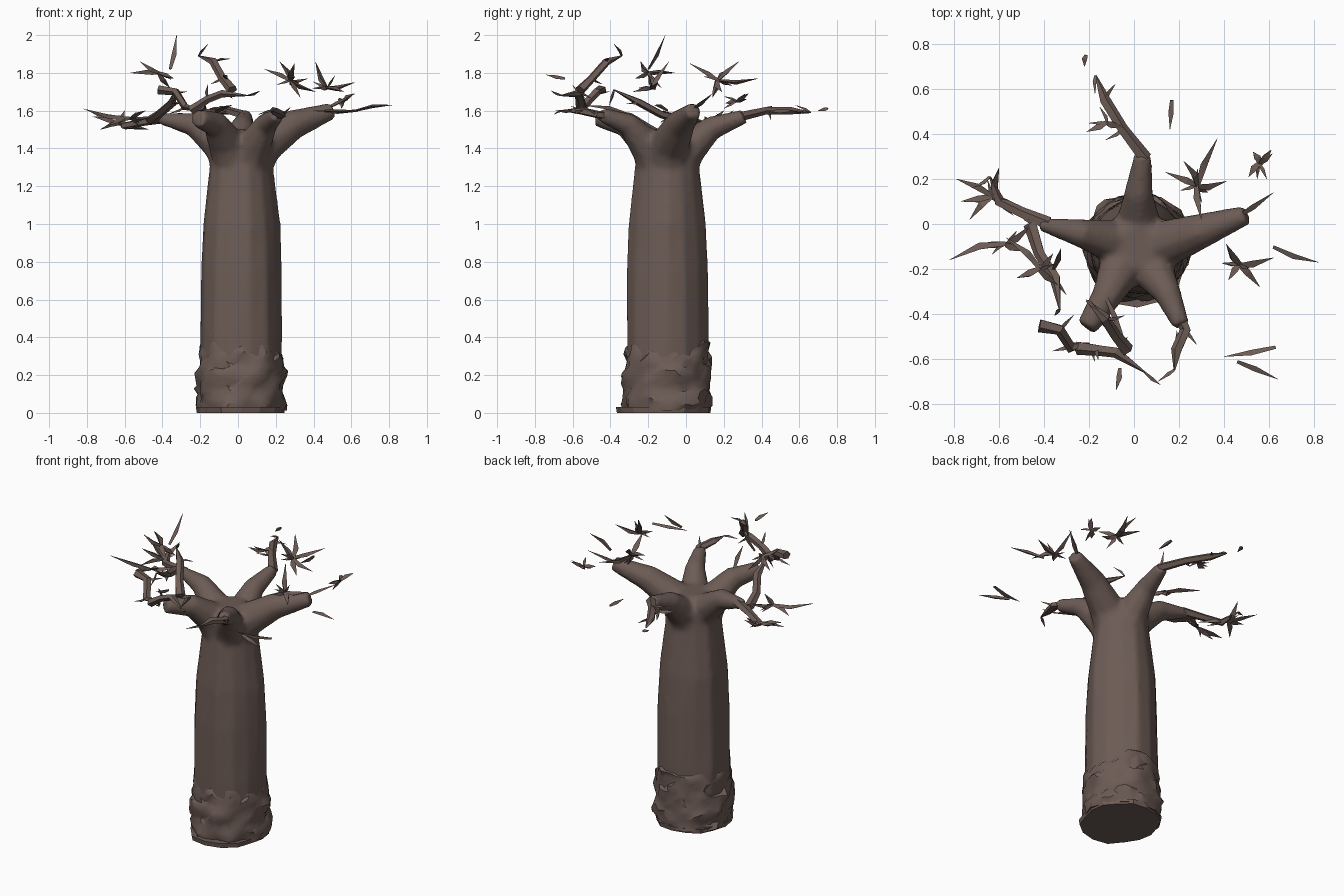
import bpy, bmesh, math, random
from mathutils import Vector, noise

random.seed(7)
if "Cube" in bpy.data.objects:
    bpy.data.objects.remove(bpy.data.objects["Cube"], do_unlink=True)

bark = bpy.data.materials.new("brown bark")
bark.use_nodes = True
colour = (0.150, 0.105, 0.090, 1)
bark.diffuse_color = colour
bark.node_tree.nodes["Principled BSDF"].inputs["Base Color"].default_value = colour


def finish(name, bm, smooth_angle=None):
    """Turn a bmesh into a named object with the bark material."""
    bmesh.ops.recalc_face_normals(bm, faces=bm.faces)
    mesh = bpy.data.meshes.new(name)
    bm.to_mesh(mesh)
    bm.free()
    obj = bpy.data.objects.new(name, mesh)
    bpy.context.collection.objects.link(obj)
    mesh.materials.append(bark)
    if smooth_angle is not None:
        bpy.ops.object.select_all(action="DESELECT")
        obj.select_set(True)
        bpy.context.view_layer.objects.active = obj
        bpy.ops.object.shade_smooth_by_angle(angle=math.radians(smooth_angle))
    return obj


def skin(bm, rings):
    """Bridge a stack of vertex rings and cap both ends."""
    for low, high in zip(rings, rings[1:]):
        n = len(low)
        for i in range(n):
            j = (i + 1) % n
            bm.faces.new((low[i], low[j], high[j], high[i]))
    bm.faces.new(rings[0])
    bm.faces.new(rings[-1])


def tube(bm, path, radii, sides, flat=1.0):
    """Sweep a (flattened) polygon along a path."""
    path = [Vector(p) for p in path]
    rings = []
    for k, p in enumerate(path):
        along = path[min(k + 1, len(path) - 1)] - path[max(k - 1, 0)]
        side = along.cross(Vector((0, 0, 1)))
        if side.length < 0.001:
            side = Vector((1, 0, 0))
        side.normalize()
        up = side.cross(along).normalized()
        ring = []
        for i in range(sides):
            a = math.tau * i / sides
            offset = side * math.cos(a) + up * math.sin(a) * flat
            ring.append(bm.verts.new(p + offset * radii[k]))
        rings.append(ring)
    skin(bm, rings)


def shard(bm, base, tip, width=0.018):
    """Flat splinter with a kink in the middle and a pointed tip."""
    base, tip = Vector(base), Vector(tip)
    length = (tip - base).length
    bend = Vector([random.uniform(-1, 1) for _ in range(3)]) * length * 0.07
    middle = base.lerp(tip, 0.4) + bend
    tube(bm, (base, middle, tip), (width * 0.6, width, 0.001), 3, 0.7)


def barbs(bm, point, count, reach):
    """Small random splinters around a joint."""
    for _ in range(count):
        d = Vector((random.uniform(-1, 1), random.uniform(-1, 1), random.uniform(-0.4, 0.5)))
        shard(bm, point, Vector(point) + d.normalized() * reach, 0.011)


# Trunk: slightly fluted column, centred a little forward
CENTRE = Vector((0.015, -0.1, 0))
trunk = bmesh.new()
rings = []
for z, r in ((0.02, 0.215), (0.4, 0.22), (0.75, 0.217), (1.0, 0.205),
             (1.3, 0.17), (1.42, 0.16), (1.5, 0.10)):
    ring = []
    for i in range(14):
        a = math.tau * i / 14
        rr = r * (1 + 0.03 * math.sin(5 * a + z) + random.uniform(-0.015, 0.015))
        ring.append(trunk.verts.new(CENTRE + Vector((rr * math.cos(a), rr * math.sin(a), z))))
    rings.append(ring)
skin(trunk, rings)

# Five boughs fanning out of the trunk top: path after the root, radii
boughs = (
    (((0.13, -0.09, 1.42), (0.3, -0.03, 1.53), (0.5, 0.04, 1.6)), (0.11, 0.08, 0.045)),
    (((0.02, 0.01, 1.4), (0.02, 0.14, 1.51), (0.04, 0.31, 1.57)), (0.1, 0.065, 0.04)),
    (((-0.09, -0.08, 1.42), (-0.24, -0.04, 1.53), (-0.42, 0.0, 1.56)), (0.1, 0.065, 0.03)),
    (((-0.06, -0.2, 1.43), (-0.12, -0.32, 1.53), (-0.21, -0.46, 1.56)), (0.1, 0.07, 0.05)),
    (((0.08, -0.2, 1.41), (0.15, -0.31, 1.53), (0.21, -0.45, 1.58)), (0.1, 0.062, 0.04)),
)
for path, radii in boughs:
    tube(trunk, (CENTRE + Vector((0, 0, 1.2)),) + path, (0.12,) + radii, 9)
trunk_obj = finish("trunk_and_boughs", trunk)
remesh = trunk_obj.modifiers.new("fuse", "REMESH")
remesh.mode = "VOXEL"
remesh.voxel_size = 0.016
remesh.use_smooth_shade = True
soften = trunk_obj.modifiers.new("soften", "SMOOTH")
soften.factor = 0.5
soften.iterations = 5

# Lumpy bark around the foot
foot = bmesh.new()
rings = []
levels, around = 12, 36
for k in range(levels):
    t = k / (levels - 1)
    ring = []
    for i in range(around):
        a = math.tau * (i + 0.5 * (k % 2)) / around
        d = Vector((math.cos(a), math.sin(a), 0))
        lump = noise.noise(d * 2.2 + Vector((0, 0, t * 5)))
        r = 0.232 + 0.03 * lump + random.uniform(-0.008, 0.01) - 0.03 * t ** 4
        z = 0.012 + 0.37 * t
        if 0 < k:
            z += random.uniform(-0.012, 0.012) + 0.05 * lump * t
        ring.append(foot.verts.new(CENTRE + d * r + Vector((0, 0, z))))
    rings.append(ring)
skin(foot, rings)
finish("foot_bark", foot, 40)

# Ragged lip at the ground, longest at the front
lip = bmesh.new()
rings = []
for z, grow in ((0, 0.98), (0.03, 1)):
    ring = []
    for i in range(16):
        a = math.tau * i / 16
        r = grow * (0.235 + 0.04 * max(0, -math.sin(a)) ** 3 + 0.008 * math.sin(i * 2.4))
        ring.append(lip.verts.new(CENTRE + Vector((r * math.cos(a), r * math.sin(a), z))))
    rings.append(ring)
skin(lip, rings)
finish("ground_lip", lip)

# Crooked limbs that carry on from the boughs
limbs = {
    "back_limb": ((0.05, 0.29, 1.57), (-0.05, 0.42, 1.6), (-0.13, 0.55, 1.6), (-0.17, 0.66, 1.59)),
    "right_limb": ((-0.38, 0, 1.56), (-0.5, 0.05, 1.54), (-0.6, 0.1, 1.52), (-0.64, 0.21, 1.56)),
    "right_fork": ((-0.46, 0, 1.55), (-0.42, -0.13, 1.58), (-0.35, -0.24, 1.64), (-0.33, -0.38, 1.71)),
    "right_front_limb": ((-0.42, -0.45, 1.71), (-0.33, -0.47, 1.7), (-0.28, -0.55, 1.62), (-0.2, -0.53, 1.6)),
    "front_limb": ((-0.25, -0.55, 1.6), (-0.16, -0.56, 1.66), (-0.08, -0.57, 1.69), (0.05, -0.66, 1.68)),
    "left_front_limb": ((0.2, -0.41, 1.57), (0.23, -0.47, 1.58), (0.19, -0.56, 1.6), (0.18, -0.65, 1.6)),
    "high_front_limb": ((-0.03, -0.56, 1.71), (-0.08, -0.5, 1.77), (-0.13, -0.42, 1.86), (-0.21, -0.34, 1.89)),
}
for name, path in limbs.items():
    bm = bmesh.new()
    tube(bm, path, (0.032, 0.026, 0.026, 0.004), 5, 0.8)
    for p in path[1:]:
        barbs(bm, p, 1, 0.09)
    finish(name, bm, 30)

# Clusters of splinters: hub followed by tips
clusters = {
    "left_back_twigs": ((0.28, 0.17, 1.76), (0.3, 0.02, 1.85), (0.37, 0.38, 1.77),
                        (0.14, 0.23, 1.82), (0.22, 0.28, 1.86), (0.41, 0.19, 1.7), (0.33, 0.14, 1.67)),
    "left_twigs": ((0.47, -0.18, 1.72), (0.41, -0.09, 1.86), (0.56, -0.28, 1.7),
                   (0.62, -0.15, 1.75), (0.42, -0.25, 1.72)),
    "far_left_twigs": ((0.56, 0.27, 1.65), (0.61, 0.33, 1.69), (0.51, 0.21, 1.64), (0.53, 0.32, 1.66)),
    "right_twigs": ((-0.63, 0.12, 1.53), (-0.79, 0.2, 1.6), (-0.73, 0.02, 1.5),
                    (-0.6, 0.25, 1.6), (-0.77, 0.1, 1.57), (-0.47, 0.04, 1.5)),
    "right_low_twigs": ((-0.57, -0.09, 1.56), (-0.82, -0.16, 1.61), (-0.69, -0.09, 1.52),
                        (-0.45, 0, 1.57), (-0.49, -0.12, 1.6)),
    "high_right_twigs": ((-0.42, -0.2, 1.8), (-0.57, -0.06, 1.8), (-0.52, -0.24, 1.86),
                         (-0.34, -0.27, 1.77), (-0.36, -0.13, 1.72)),
    "back_twigs": ((-0.12, 0.45, 1.6), (-0.21, 0.41, 1.61), (-0.05, 0.43, 1.62)),
}
for name, (hub, *tips) in clusters.items():
    bm = bmesh.new()
    for tip in tips:
        shard(bm, hub, tip, 0.02)
    barbs(bm, hub, 3, 0.08)
    finish(name, bm)

# Single loose splinters
splinters = {
    "tall_splinter": ((-0.36, -0.2, 1.82), (-0.325, -0.11, 2.0)),
    "left_bough_splinter": ((0.47, 0.04, 1.61), (0.62, 0.14, 1.69)),
    "left_splinter": ((0.62, -0.1, 1.6), (0.82, -0.17, 1.63)),
    "front_left_splinter": ((0.63, -0.55, 1.6), (0.4, -0.59, 1.6)),
    "front_corner_splinter": ((0.46, -0.61, 1.6), (0.64, -0.69, 1.6)),
    "front_splinter": ((-0.06, -0.64, 1.77), (-0.08, -0.74, 1.79)),
    "middle_splinter": ((-0.12, -0.33, 1.59), (-0.03, -0.55, 1.63)),
    "back_splinter": ((0.17, 0.55, 1.6), (0.16, 0.42, 1.6)),
    "far_back_splinter": ((-0.21, 0.75, 1.61), (-0.22, 0.7, 1.6)),
}
for name, (base, tip) in splinters.items():
    bm = bmesh.new()
    shard(bm, base, tip, 0.016)
    finish(name, bm)
